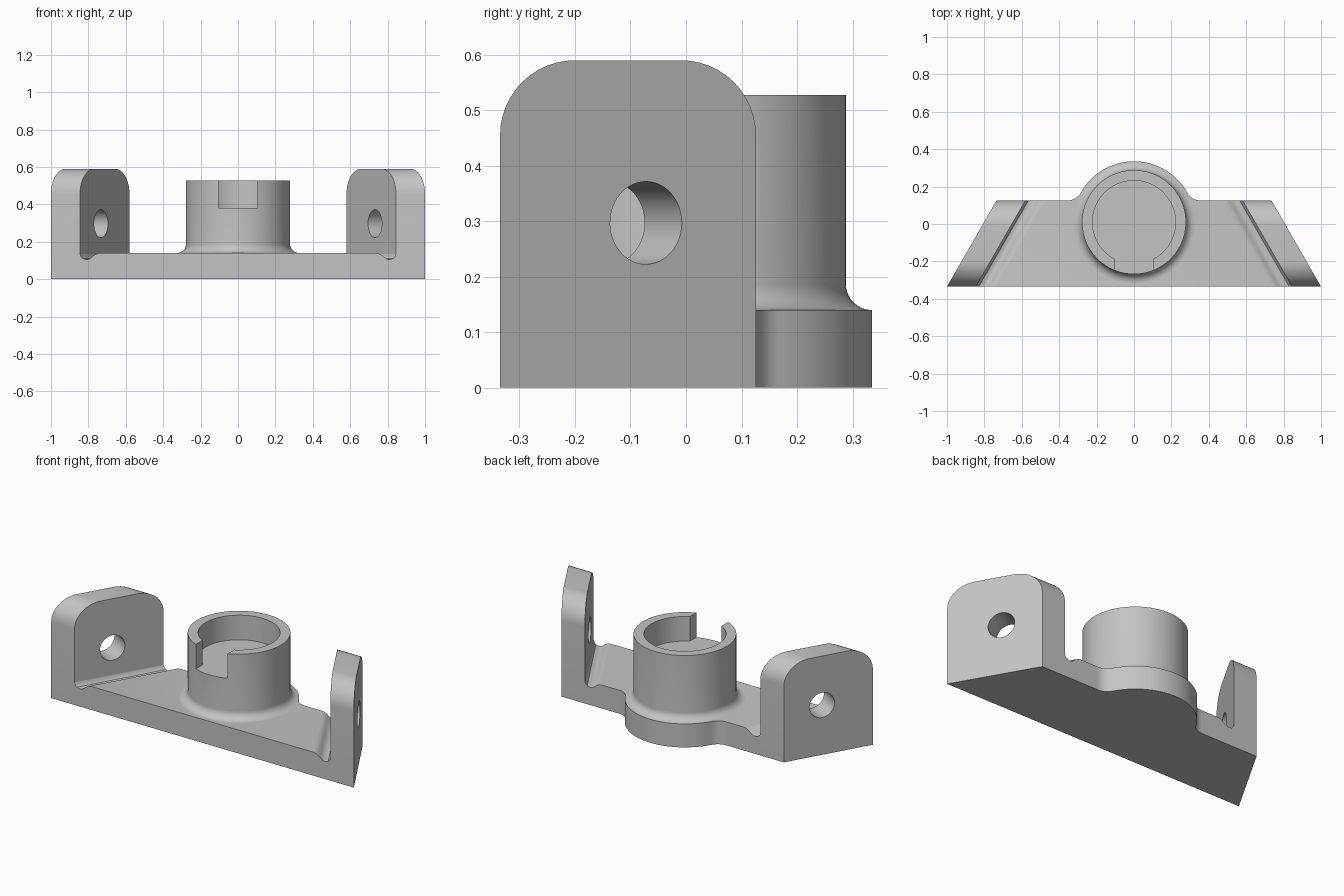
import bpy, bmesh, math
from mathutils import Matrix, Vector

cube = bpy.data.objects.get("Cube")
if cube:
    bpy.data.objects.remove(cube, do_unlink=True)

FRONT, BACK, SLANT = -0.335, 0.126, 0.575
BOSS_Y, BASE_H = 0.01, 0.14

grey = bpy.data.materials.new("mid_grey")
grey.use_nodes = True
grey.diffuse_color = (0.55, 0.55, 0.55, 1)
grey.node_tree.nodes["Principled BSDF"].inputs["Base Color"].default_value = (0.55, 0.55, 0.55, 1)


def arc(cx, cy, r, start, end, steps=12):
    angles = [math.radians(start + (end - start) * i / steps) for i in range(steps + 1)]
    return [(cx + r * math.cos(a), cy + r * math.sin(a)) for a in angles]


def finish(name, bm):
    bmesh.ops.recalc_face_normals(bm, faces=bm.faces)
    mesh = bpy.data.meshes.new(name)
    bm.to_mesh(mesh)
    bm.free()
    mesh.materials.append(grey)
    obj = bpy.data.objects.new(name, mesh)
    bpy.context.collection.objects.link(obj)
    return obj


def prism(name, ring_a, ring_b):
    """Solid between two matching outlines."""
    bm = bmesh.new()
    a = [bm.verts.new(p) for p in ring_a]
    b = [bm.verts.new(p) for p in ring_b]
    bm.faces.new(a)
    bm.faces.new(b)
    for i in range(len(a)):
        j = (i + 1) % len(a)
        bm.faces.new((a[i], a[j], b[j], b[i]))
    return finish(name, bm)


def upright(name, outline, z0, z1):
    return prism(name, [(x, y, z0) for x, y in outline], [(x, y, z1) for x, y in outline])


def activate(obj):
    bpy.ops.object.select_all(action='DESELECT')
    obj.select_set(True)
    bpy.context.view_layer.objects.active = obj


def cut(obj, cutter):
    mod = obj.modifiers.new("cut", 'BOOLEAN')
    mod.operation = 'DIFFERENCE'
    mod.solver = 'EXACT'
    mod.object = cutter
    activate(obj)
    bpy.ops.object.modifier_apply(modifier=mod.name)
    bpy.data.objects.remove(cutter, do_unlink=True)


def slanted(x, y):
    return x - math.copysign(SLANT * (y - FRONT), x)


parts = []

# Base plate with a relief groove beside each ear
groove = [(0.845, 0.135), (0.841, 0.122), (0.83, 0.11), (0.81, 0.105), (0.795, 0.108),
          (0.78, 0.118), (0.768, 0.128), (0.753, 0.137), (0.735, BASE_H)]
profile = [(0.845, 0)] + groove
profile += [(-x, z) for x, z in reversed(profile)]
parts.append(prism("base_plate", [(x, FRONT, z) for x, z in profile],
                   [(slanted(x, BACK), BACK, z) for x, z in profile]))

# Rounded flange bulging from the back edge, blended with concave fillets
blend = 0.08
rise = BACK + blend - BOSS_Y
reach = math.sqrt((0.325 + blend) ** 2 - rise ** 2)
tilt = math.degrees(math.atan2(rise, reach))
right = arc(reach, BACK + blend, blend, 270, 180 + tilt, 8)
outline = right + arc(0, BOSS_Y, 0.325, tilt, 180 - tilt, 48)[1:-1]
outline += [(-x, y) for x, y in reversed(right)]
parts.append(upright("back_flange", outline, 0, BASE_H))

# Round boss with a filleted foot
bm = bmesh.new()
foot = arc(0.325, 0.187, 0.047, 270, 180, 10)
side = [(0, 0.1), (0.29, 0.1)] + foot + [(0.278, 0.527), (0, 0.527)]
verts = [bm.verts.new((r, 0, z)) for r, z in side]
edges = [bm.edges.new(pair) for pair in zip(verts, verts[1:])]
bmesh.ops.spin(bm, geom=verts + edges, cent=(0, 0, 0), axis=(0, 0, 1),
               angle=2 * math.pi, steps=96)
bmesh.ops.remove_doubles(bm, verts=bm.verts, dist=0.0001)
bmesh.ops.translate(bm, verts=bm.verts, vec=(0, BOSS_Y, 0))
boss = finish("slotted_boss", bm)

# Bore and front slot share one flat floor
half_slot, bore = 0.105, 0.222
opening = math.degrees(math.asin(half_slot / bore))
keyhole = arc(0, BOSS_Y, bore, opening - 90, 270 - opening, 80)
keyhole += [(-half_slot, -0.4), (half_slot, -0.4)]
cut(boss, upright("bore_cutter", keyhole, 0.38, 0.6))
parts.append(boss)

# Slanted ears with rounded top corners and a cross hole
corner, top = 0.135, 0.59
ear = [(FRONT, 0), (BACK, 0)]
ear += arc(BACK - corner, top - corner, corner, 0, 90)
ear += arc(FRONT + corner, top - corner, corner, 90, 180)
for sign, name in ((1, "left_ear"), (-1, "right_ear")):
    obj = prism(name, [(slanted(sign, y), y, z) for y, z in ear],
                [(slanted(sign * 0.845, y), y, z) for y, z in ear])
    axis = Vector((sign, SLANT, 0)).normalized()
    bm = bmesh.new()
    place = Matrix.Translation((sign * 0.849, -0.072, 0.297))
    bmesh.ops.create_cone(bm, cap_ends=True, segments=48, radius1=0.0745, radius2=0.0745,
                          depth=0.8, matrix=place @ axis.to_track_quat('Z', 'Y').to_matrix().to_4x4())
    cut(obj, finish("hole_cutter", bm))
    parts.append(obj)

# Smooth curved walls, crisp edges
for obj in parts:
    activate(obj)
    bpy.ops.object.shade_smooth_by_angle(angle=math.radians(30))
